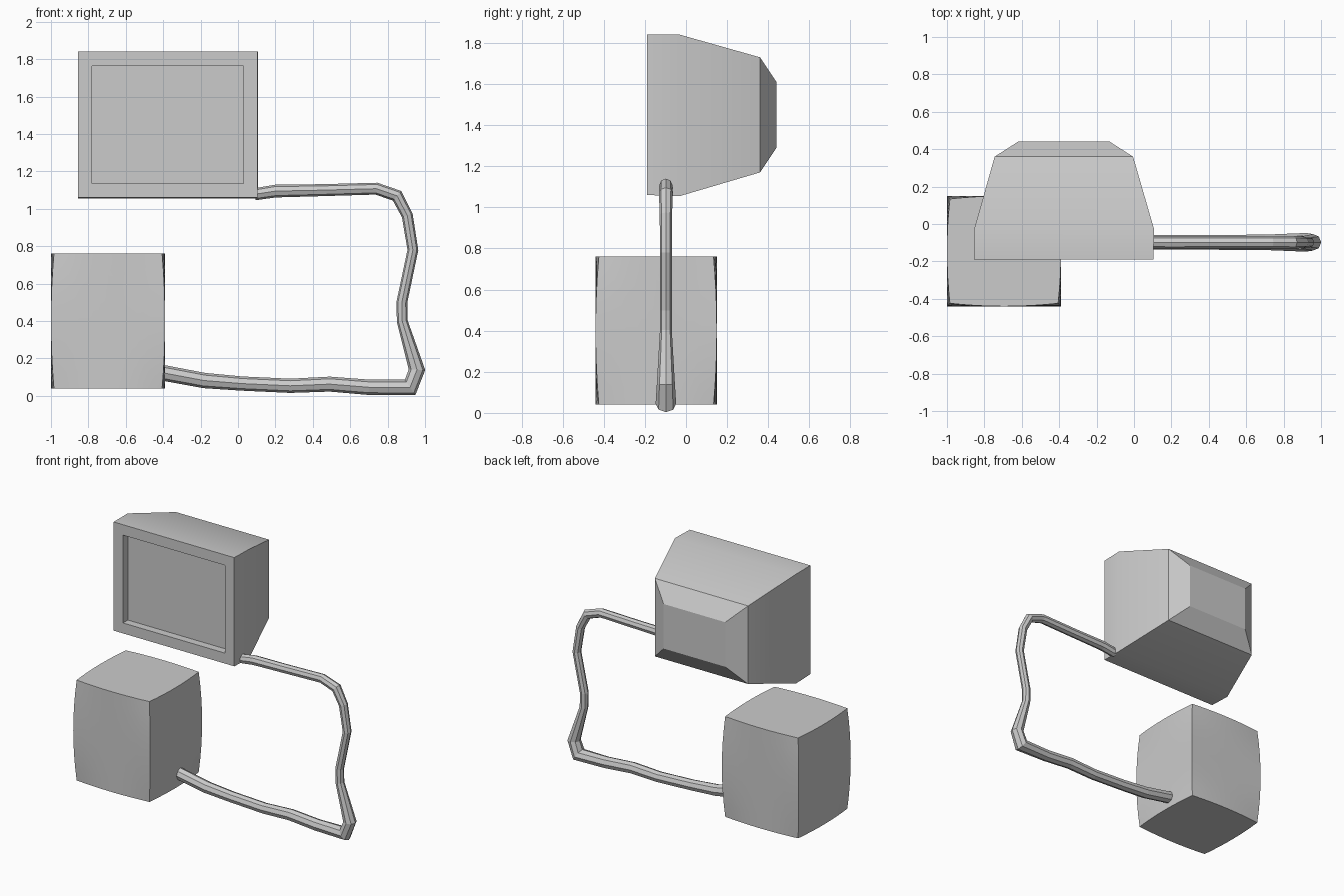
import bpy, bmesh, math

if "Cube" in bpy.data.objects:
    bpy.data.objects.remove(bpy.data.objects["Cube"])


def finish(name, bm):
    bmesh.ops.recalc_face_normals(bm, faces=bm.faces)
    me = bpy.data.meshes.new(name)
    bm.to_mesh(me)
    bm.free()
    ob = bpy.data.objects.new(name, me)
    bpy.context.collection.objects.link(ob)
    bpy.ops.object.select_all(action='DESELECT')
    ob.select_set(True)
    bpy.context.view_layer.objects.active = ob
    bpy.ops.object.shade_smooth_by_angle(angle=math.radians(30))
    return ob


# Monitor: rectangular rings lofted from recessed screen, round the bezel, to the back
# each ring: y, x min, x max, z min, z max
rings = [
    (-0.135, -0.78, 0.03, 1.135, 1.765),
    (-0.19, -0.78, 0.03, 1.135, 1.765),
    (-0.19, -0.855, 0.103, 1.06, 1.84),
    (-0.03, -0.855, 0.108, 1.055, 1.84),
    (0.36, -0.745, -0.005, 1.17, 1.73),
    (0.44, -0.62, -0.13, 1.29, 1.61),
]
bm = bmesh.new()
loops = [[bm.verts.new(p) for p in ((x0, y, z0), (x1, y, z0), (x1, y, z1), (x0, y, z1))]
         for y, x0, x1, z0, z1 in rings]
for a, b in zip(loops, loops[1:]):
    for i in range(4):
        j = (i + 1) % 4
        bm.faces.new((a[i], a[j], b[j], b[i]))
bm.faces.new(loops[0])
bm.faces.new(loops[-1])
finish("monitor", bm)

# Base unit: box whose corners are pinched slightly inward
bm = bmesh.new()
bmesh.ops.create_cube(bm, size=2)
bmesh.ops.subdivide_edges(bm, edges=bm.edges[:], cuts=7, use_grid_fill=True)
for v in bm.verts:
    x, y, z = v.co
    k = 0.016
    v.co = (-0.695 + x * (0.305 - k * (y * z) ** 2),
            -0.145 + y * (0.295 - k * (x * z) ** 2),
            0.40 + z * 0.36)
finish("base_unit", bm)

# Cable: octagonal tube along a path of x, z, radius
path = [
    (-0.41, 0.125, 0.042), (-0.18, 0.082, 0.041), (0.02, 0.066, 0.038),
    (0.28, 0.054, 0.038), (0.49, 0.063, 0.040), (0.70, 0.046, 0.041),
    (0.92, 0.045, 0.050), (0.957, 0.14, 0.044), (0.878, 0.40, 0.029),
    (0.876, 0.50, 0.029), (0.935, 0.78, 0.029), (0.905, 0.965, 0.030),
    (0.85, 1.07, 0.034), (0.74, 1.108, 0.032), (0.45, 1.10, 0.032),
    (0.20, 1.095, 0.034), (0.09, 1.078, 0.032),
]
cu = bpy.data.curves.new("cable", 'CURVE')
cu.dimensions = '3D'
cu.bevel_depth = 1.0
cu.bevel_resolution = 2
sp = cu.splines.new('POLY')
sp.points.add(len(path) - 1)
for p, (x, z, r) in zip(sp.points, path):
    p.co = (x, -0.098, z, 1)
    p.radius = r
sp.use_smooth = False
bpy.context.collection.objects.link(bpy.data.objects.new("cable", cu))
